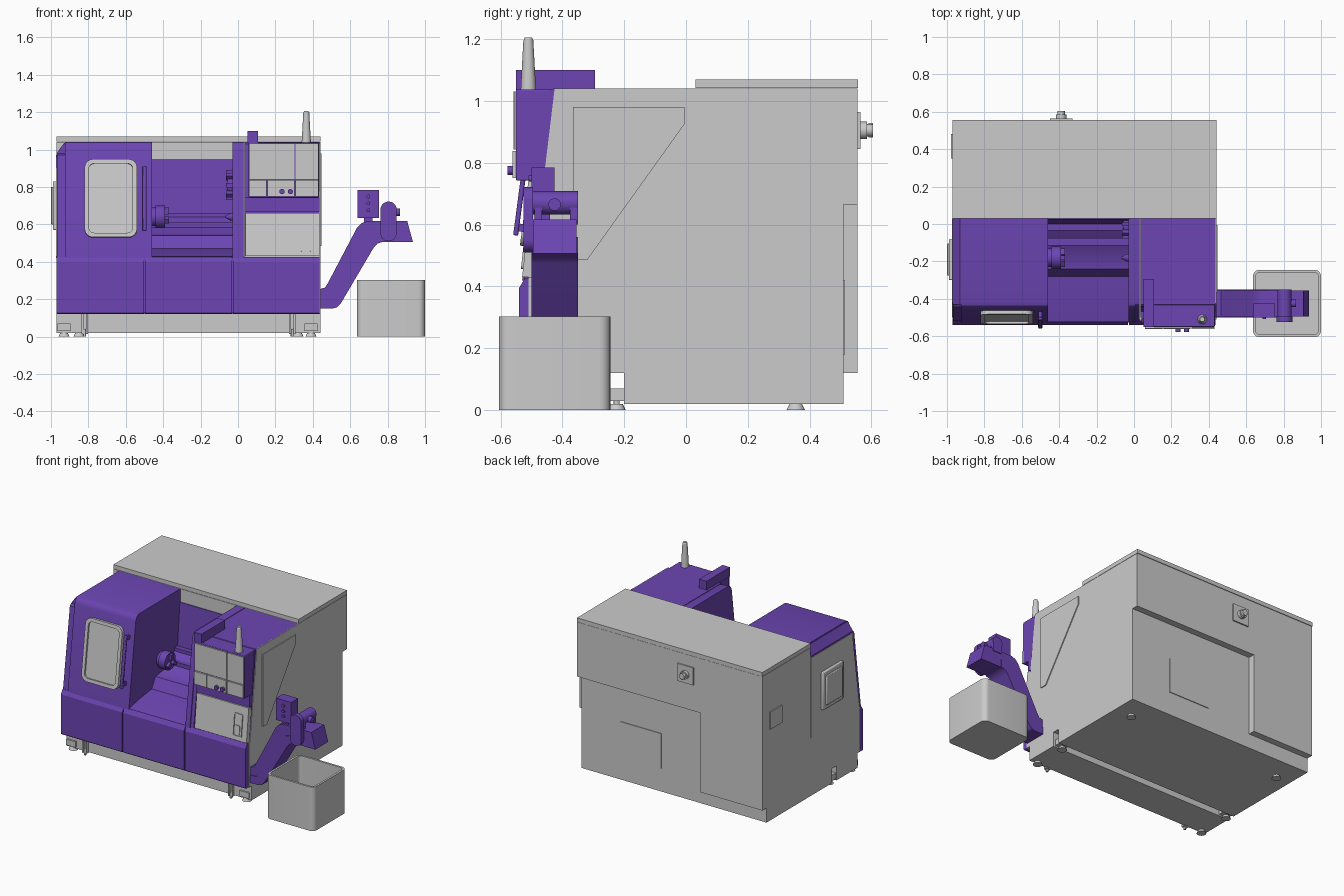
import bpy, bmesh, math
from mathutils import Matrix, Vector

if "Cube" in bpy.data.objects:
    bpy.data.objects.remove(bpy.data.objects["Cube"])

purple = bpy.data.materials.new("purple_paint")
purple.diffuse_color = (0.15, 0.06, 0.45, 1)
purple.use_nodes = True
purple.node_tree.nodes["Principled BSDF"].inputs["Base Color"].default_value = purple.diffuse_color
P, G = purple, None


def finish(name, bm, mat, bevel=0, smooth=True):
    bmesh.ops.recalc_face_normals(bm, faces=bm.faces)
    me = bpy.data.meshes.new(name)
    bm.to_mesh(me)
    bm.free()
    ob = bpy.data.objects.new(name, me)
    bpy.context.collection.objects.link(ob)
    if mat:
        me.materials.append(mat)
    if bevel:
        m = ob.modifiers.new("bevel", "BEVEL")
        m.width, m.segments, m.limit_method = bevel, 2, 'ANGLE'
    if smooth:
        bpy.context.view_layer.objects.active = ob
        ob.select_set(True)
        bpy.ops.object.shade_smooth_by_angle(angle=math.radians(30))
        ob.select_set(False)
    return ob


def place(p, d, axis):
    return {'x': (d, p[0], p[1]), 'y': (p[0], d, p[1]), 'z': (p[0], p[1], d)}[axis]


def profile(name, pts, a, b, axis='x', mat=G, bevel=0):
    bm = bmesh.new()
    lo = [bm.verts.new(place(p, a, axis)) for p in pts]
    hi = [bm.verts.new(place(p, b, axis)) for p in pts]
    bm.faces.new(lo)
    bm.faces.new(hi)
    for i in range(len(pts)):
        j = (i + 1) % len(pts)
        bm.faces.new((lo[i], lo[j], hi[j], hi[i]))
    return finish(name, bm, mat, bevel)


def ring(name, outer, inner, a, b, axis, mat=G):
    bm = bmesh.new()
    L = [[bm.verts.new(place(p, d, axis)) for p in pts]
         for pts, d in ((outer, a), (outer, b), (inner, b), (inner, a))]
    n = len(outer)
    for k in range(4):
        A, B = L[k], L[(k + 1) % 4]
        for i in range(n):
            j = (i + 1) % n
            bm.faces.new((A[i], A[j], B[j], B[i]))
    return finish(name, bm, mat)


def box(name, x, y, z, mat=G, bevel=0):
    return profile(name, [(x[0], y[0]), (x[1], y[0]), (x[1], y[1]), (x[0], y[1])], z[0], z[1], 'z', mat, bevel)


def cyl(name, c, r, h, axis='z', mat=G, r2=None, seg=32):
    bm = bmesh.new()
    bmesh.ops.create_cone(bm, cap_ends=True, segments=seg, radius1=r, radius2=r if r2 is None else r2, depth=h)
    rot = {'z': Matrix(), 'x': Matrix.Rotation(math.pi / 2, 4, 'Y'), 'y': Matrix.Rotation(math.pi / 2, 4, 'X')}[axis]
    bmesh.ops.transform(bm, matrix=Matrix.Translation(c) @ rot, verts=bm.verts)
    return finish(name, bm, mat)


def rrect(x0, x1, y0, y1, r, n=6):
    out = []
    for k, (cx, cy) in enumerate(((x1 - r, y1 - r), (x0 + r, y1 - r), (x0 + r, y0 + r), (x1 - r, y0 + r))):
        for i in range(n + 1):
            t = (k + i / n) * math.pi / 2
            out.append((cx + r * math.cos(t), cy + r * math.sin(t)))
    return out


# Main grey body, overhanging rear and base
profile("main_body", [(-.2, .02), (.51, .02), (.51, .665), (.555, .665), (.555, 1.04), (.03, 1.04), (.03, .43),
                      (-.51, .43), (-.51, .12), (-.2, .12)], -.97, .44)
box("top_cover", (-.97, .44), (.03, .557), (1.042, 1.07))
box("rear_side_cabinet", (-.97, -.5), (.5, .555), (.12, .67))
box("rear_hatch", (-.17, .14), (.505, .515), (.18, .42))
box("front_base", (-.97, .44), (-.48, -.25), (.02, .125))

# Rear rotary switch
box("switch_plate", (-.45, -.33), (.55, .564), (.845, .965))
cyl("switch_collar", (-.39, .57, .905), .028, .03, 'y')
cyl("switch_knob", (-.39, .59, .905), .02, .03, 'y')
box("switch_grip", (-.395, -.385), (.59, .605), (.882, .928))

# Slanted front enclosures: left housing with door, door stop and right column
front = [(.03, .42), (.03, 1.04), (-.415, 1.04), (-.435, 1.034), (-.448, 1.02), (-.455, 1.0), (-.53, .42)]
side = [(.03, .42), (.03, .98), (-.43, .98), (-.445, .97), (-.52, .42)]
profile("left_housing", front, -.925, -.46, 'x', P)
profile("left_housing_edge", [(-.97, .42), (-.97, .98), (-.93, 1.035), (-.92, 1.035), (-.92, .42)], -.43, .03, 'y', P)
profile("left_housing_front_edge", side, -.968, -.92, 'x', P)
profile("door_stop", front, -.03, .005, 'x', P)
profile("door_stop_strip", [(y + (.006 if y < 0 else 0), z) for y, z in front], .005, .03, 'x', P)
profile("right_column", [(.03, .42), (.03, 1.04), (-.43, 1.04), (-.44, 1.03), (-.50, .42)], .034, .436, 'x', P)
profile("right_side_wall", [(.04, .42), (.04, 1.04), (-.425, 1.04), (-.5, .42)], .434, .44)
profile("right_side_panel", [(-.365, .98), (-.005, .98), (-.005, .925), (-.32, .485), (-.365, .485)], .435, .446)
profile("left_side_wall", [(.03, .42), (.03, .97), (-.42, .97), (-.5, .42)], -.973, -.96)

# Left side cover and small plate
box("left_side_cover", (-.99, -.96), (-.3, -.08), (.57, .83), G, .006)
box("left_cover_inset", (-1.0, -.985), (-.275, -.105), (.6, .8), G, .004)
box("left_rear_plate", (-.978, -.96), (.35, .48), (.65, .77))

# Door window and handle, tilted with the door
tilt = Matrix.Translation((0, -.49, .738)) @ Matrix.Rotation(-.131, 4, 'X')
w = .21
parts = [ring("window_frame", rrect(-.82, -.54, -w, w, .045), rrect(-.797, -.563, -w + .023, w - .023, .028),
              -.02, .01, 'y'),
         profile("window_pane", rrect(-.80, -.56, -w + .02, w - .02, .03), -.008, .01, 'y'),
         box("handle_bar", (-.512, -.49), (-.046, -.03), (-.18, .17), P, .005)]
for i, z in enumerate((-.165, .14)):
    parts.append(box(f"handle_mount_{i}", (-.51, -.492), (-.035, .01), (z, z + .025), P))
for ob in parts:
    ob.data.transform(tilt)

# Three lower front panels with chamfered tops
for i, (a, b) in enumerate(((-.97, -.503), (-.497, -.033), (-.027, .436))):
    profile(f"lower_panel_{i}", [(-.5, .12), (-.535, .12), (-.54, .125), (-.54, .395), (-.522, .425), (-.5, .425)],
            a, b, 'x', P)
box("panel_backing", (-.965, .434), (-.525, -.5), (.125, .42), P)

# Work area bed, guide rails, chuck, turret and tailstock
profile("machine_bed", [(.04, .42), (.04, .95), (.025, .95), (0, .66), (-.08, .61), (-.16, .55), (-.24, .54),
                        (-.28, .47), (-.43, .45), (-.525, .428), (-.5, .42)], -.465, -.025, 'x', P)
for i, (y, z) in enumerate(((-.01, .65), (-.09, .6))):
    box(f"guide_rail_{i}", (-.46, -.03), (y - .025, y + .02), (z - .02, z + .01), P)
cx, cy, cz = -.46, -.18, .64
cyl("chuck_flange", (-.45, cy, cz), .05, .04, 'x', P)
cyl("chuck_body", (-.415, cy, cz), .06, .05, 'x', P)
for i in range(3):
    ob = box(f"chuck_jaw_{i}", (-.395, -.37), (-.012, .012), (.014, .05), P)
    ob.data.transform(Matrix.Translation((0, cy, cz)) @ Matrix.Rotation(i * 2 * math.pi / 3, 4, 'X'))
cyl("turret_disc", (-.04, 0, .81), .06, .03, 'x', P, seg=12)
for i in range(8):
    ob = box(f"tool_holder_{i}", (-.065, -.03), (-.012, .012), (.045, .08), P)
    ob.data.transform(Matrix.Translation((0, 0, .81)) @ Matrix.Rotation(i * math.pi / 4, 4, 'X'))
cyl("tailstock_quill", (-.03, cy, cz), .02, .02, 'x', P)
cyl("tailstock_centre", (-.055, cy, cz), .003, .03, 'x', P, .02)

# Control cabinet, panels, knobs, arm and signal light
box("control_box", (.055, .432), (-.55, -.43), (.742, 1.037), P, .004)
for i, (a, b, c, d, y) in enumerate(((.06, .303, .843, 1.03, -.558), (.308, .43, .843, 1.03, -.556),
                                     (.06, .153, .75, .838, -.562), (.157, .303, .75, .838, -.562),
                                     (.308, .43, .75, .838, -.562))):
    box(f"control_panel_{i}", (a, b), (y, -.54), (c, d))
for i, x in enumerate((.235, .28)):
    cyl(f"control_knob_{i}", (x, -.568, .775), .014, .02, 'y', P)
box("control_arm", (.05, .107), (-.55, -.295), (1.036, 1.1), P)
cyl("signal_light", (.365, -.51, 1.115), .025, .165, 'z', G, .016)
cyl("signal_light_cap", (.365, -.51, 1.2), .016, .01, 'z', G, .012)
box("cabinet_neck", (.034, .436), (-.5, -.44), (.665, .745), P)

# Grey cabinet door under the control box, with recessed pull
profile("lower_cabinet_door", [(-.48, .43), (-.53, .43), (-.505, .662), (-.48, .662)], .04, .435)
pull = [ring("cabinet_pull_frame", rrect(.328, .397, .455, .61, .012), rrect(.336, .389, .463, .602, .008),
             -.008, .005, 'y'),
        box("cabinet_pull_bar", (.345, .38), (-.006, .004), (.47, .53))]
for ob in pull:
    ob.data.transform(Matrix.Translation((0, -.518, .53)) @ Matrix.Rotation(-.107, 4, 'X')
                      @ Matrix.Translation((0, 0, -.53)))

# Chip conveyor
profile("conveyor", [(.4, .15), (.505, .15), (.53, .157), (.55, .178), (.725, .475), (.745, .497), (.775, .507),
                     (.935, .507), (.905, .617), (.69, .617), (.66, .607), (.635, .58), (.48, .285), (.465, .262),
                     (.44, .255), (.4, .255)], -.495, -.355, 'y', P)
for s, y in (("front", -.5), ("back", -.355)):
    profile(f"conveyor_flange_{s}", [(.41, .15), (.505, .15), (.53, .157), (.55, .178), (.725, .475), (.745, .497),
                                     (.775, .507), (.775, .56), (.715, .545), (.68, .51), (.515, .225), (.49, .205),
                                     (.41, .2)], y, y + .005, 'y', P)
profile("conveyor_drive_cover", rrect(.762, .848, .51, .722, .042), -.525, -.495, 'y', P)
cyl("conveyor_roller", (.805, -.425, .67), .038, .15, 'y', P)
for i, y in enumerate((-.49, -.375)):
    box(f"roller_support_{i}", (.77, .84), (y, y + .025), (.6, .68), P)
cyl("drive_motor", (.85, -.425, .665), .02, .03, 'x', P)
box("conveyor_switch_box", (.64, .755), (-.5, -.425), (.635, .785), P)
box("switch_box_post", (.675, .72), (-.48, -.44), (.6, .64), P)
for i in range(3):
    cyl(f"conveyor_button_{i}", (.697, -.503, .675 + i * .037), .01, .012, 'y', P, seg=20)

# Chip bin
ring("bin_wall", rrect(.636, 1.0, -.605, -.245, .035), rrect(.65, .986, -.591, -.259, .025), 0, .302, 'z')
profile("bin_floor", rrect(.64, .996, -.601, -.249, .033), 0, .015, 'z')

# Levelling feet and front brackets
for i, (x, y) in enumerate(((-.93, -.46), (.39, -.46), (-.93, -.225), (.39, -.225), (-.85, .355), (.32, .355))):
    cyl(f"foot_{i}", (x, y, .01), .03, .02, 'z', G, .02, 20)
    cyl(f"foot_stud_{i}", (x, y, .035), .01, .06, 'z', G, seg=12)
    if i < 4:
        box(f"foot_block_{i}", (x - .035, x + .035), (y - .03, y + .025), (.03, .07))
for i, x in enumerate((-.82, .29)):
    for k in (-1, 1):
        box(f"base_bracket_{i}_{k}", (x + k * .012 - .005, x + k * .012 + .005), (-.5, -.47), (.015, .125))
    cyl(f"bracket_bolt_{i}", (x, -.49, .02), .008, .04, 'z', G, seg=12)
